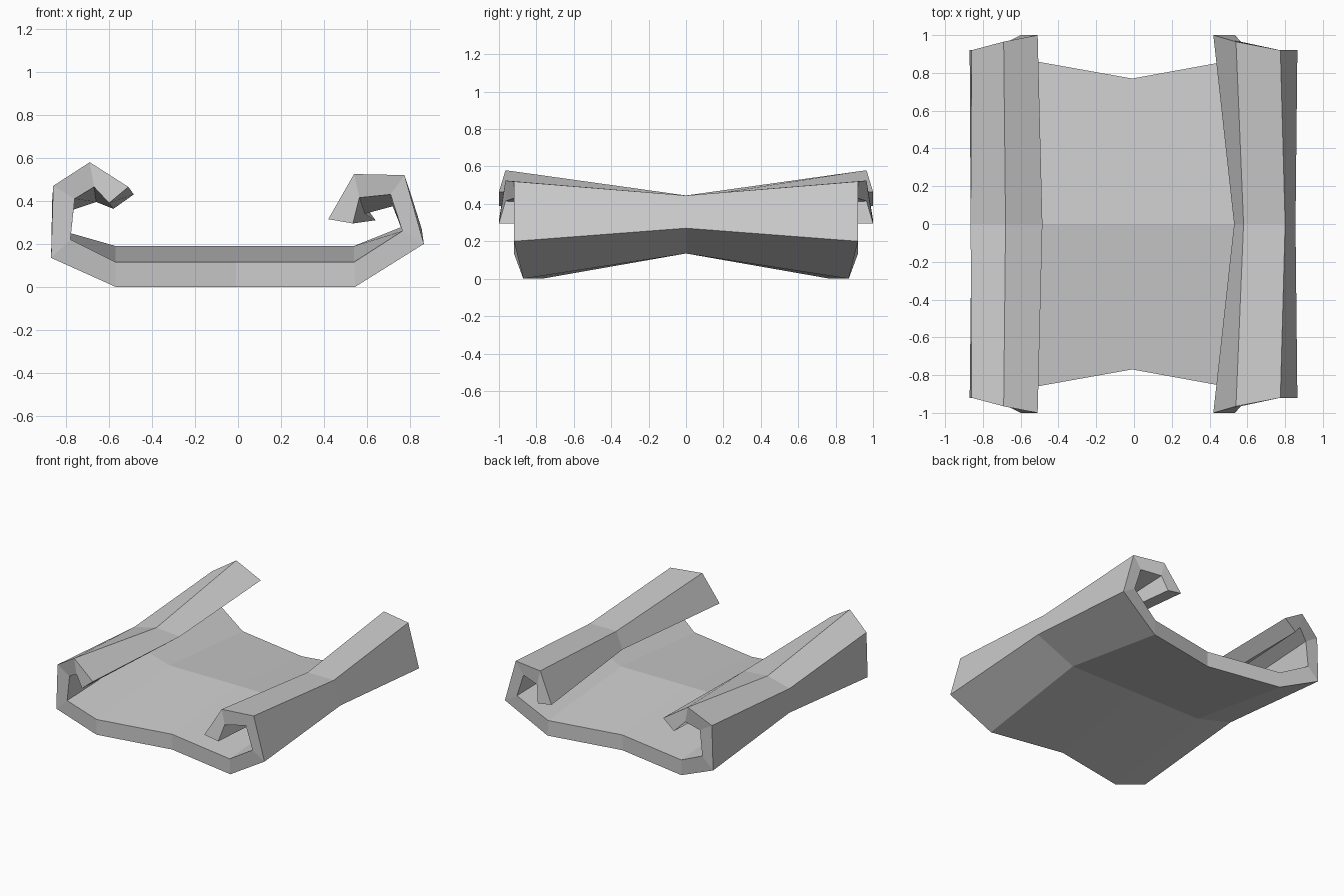
import bpy, bmesh

if "Cube" in bpy.data.objects:
    bpy.data.objects.remove(bpy.data.objects["Cube"])

# Curled sheet: stations run from the left curl tip, across the floor, to the right curl tip.
# Each row: end y, outer (x, z) at end, inner (x, z) at end, outer at middle, inner at middle
STATIONS = [
    (1.00, (-.51, .47), (-.60, .395), (-.485, .435), (-.58, .368)),
    (.965, (-.69, .585), (-.67, .47), (-.68, .45), (-.66, .40)),
    (.92, (-.86, .475), (-.76, .415), (-.865, .405), (-.765, .365)),
    (.92, (-.87, .14), (-.78, .225), (-.86, .22), (-.78, .255)),
    (.87, (-.57, .005), (-.57, .12), (-.57, .14), (-.57, .195)),
    (.77, (-.01, .005), (-.01, .12), (-.01, .14), (-.01, .195)),
    (.87, (.545, .005), (.54, .12), (.545, .14), (.54, .195)),
    (.92, (.865, .205), (.765, .265), (.855, .275), (.765, .285)),
    (.92, (.775, .525), (.71, .435), (.80, .45), (.72, .38)),
    (.965, (.54, .53), (.565, .42), (.58, .45), (.59, .345)),
    (1.00, (.42, .32), (.535, .30), (.53, .325), (.64, .315)),
]

bm = bmesh.new()


def ring(sign):
    """Closed cross-section loop: outer points forward, inner points back."""
    k = 1 if sign else 3
    outer = [bm.verts.new((s[k][0], sign * s[0], s[k][1] - .005)) for s in STATIONS]
    inner = [bm.verts.new((s[k + 1][0], sign * s[0], s[k + 1][1] - .005)) for s in STATIONS]
    return outer + inner[::-1]


# Loft front, narrow waist and back sections
rings = [ring(s) for s in (-1, 0, 1)]
n = len(rings[0])
for a, b in zip(rings, rings[1:]):
    for i in range(n):
        j = (i + 1) % n
        bm.faces.new((a[i], a[j], b[j], b[i]))

# Close the thickness at both ends
for r in (rings[0], rings[-1]):
    for i in range(len(STATIONS) - 1):
        bm.faces.new((r[i], r[i + 1], r[n - 2 - i], r[n - 1 - i]))

bmesh.ops.recalc_face_normals(bm, faces=bm.faces)
mesh = bpy.data.meshes.new("curled_sheet")
bm.to_mesh(mesh)
bm.free()
obj = bpy.data.objects.new("curled_sheet", mesh)
bpy.context.collection.objects.link(obj)
